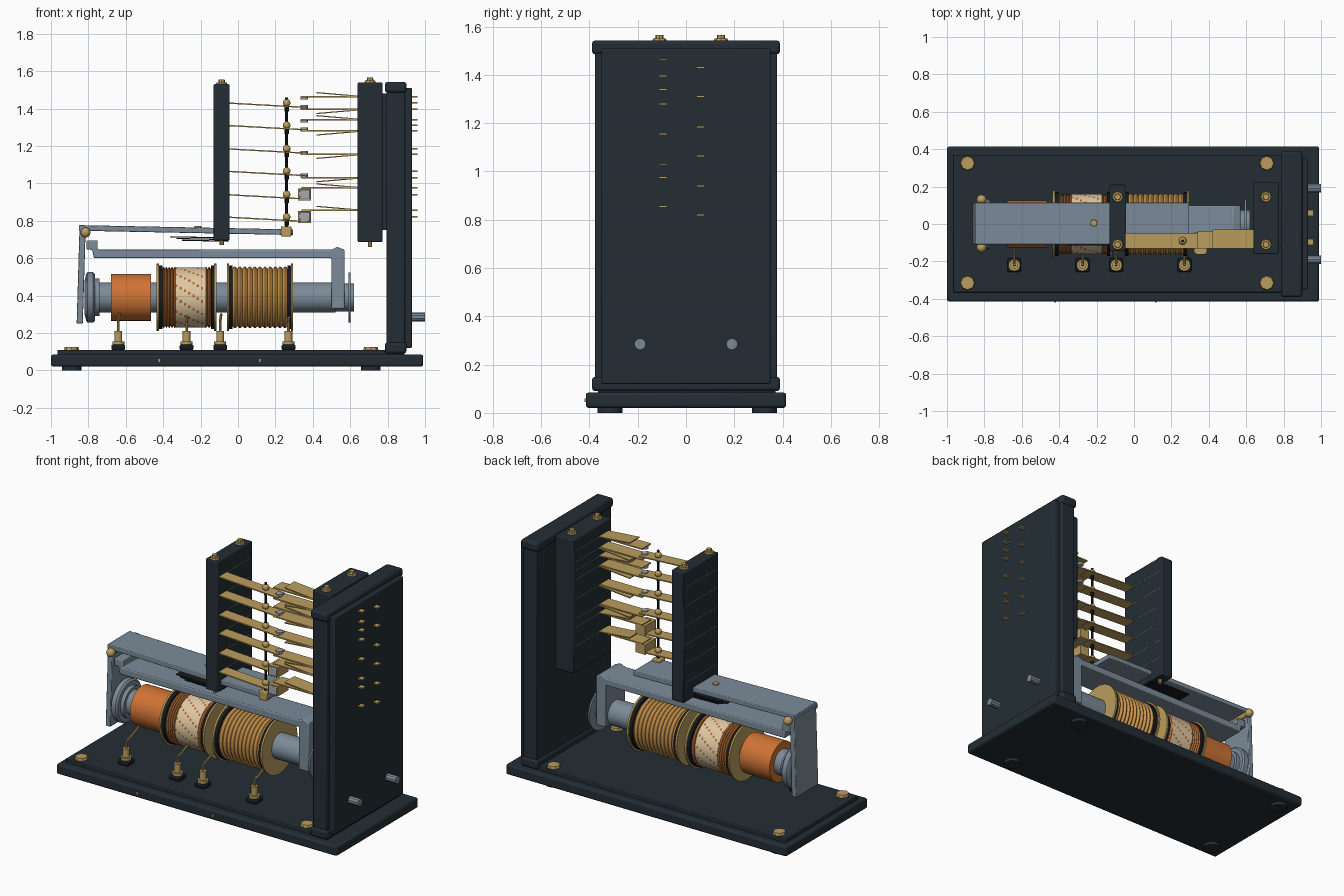
import bpy, bmesh, math
from mathutils import Vector, Matrix

if "Cube" in bpy.data.objects:
    bpy.data.objects.remove(bpy.data.objects["Cube"])


def mat(name, *rgb):
    m = bpy.data.materials.new(name)
    m.use_nodes = True
    m.diffuse_color = (*rgb, 1)
    m.node_tree.nodes["Principled BSDF"].inputs["Base Color"].default_value = (*rgb, 1)
    return m


DARK = mat("dark slate", .017, .027, .035)
BLACK = mat("black", .008, .011, .014)
BRASS = mat("brass", .50, .34, .11)
STEEL = mat("blue grey steel", .20, .26, .32)
ORANGE = mat("orange", .62, .17, .035)
WIRE = mat("golden wire", .58, .29, .07)
COPPER = mat("copper brown", .42, .14, .035)
CREAM = mat("cream tape", .74, .58, .36)
SILVER = mat("silver", .38, .40, .42)
made = []


def finish(name, bm, *mats, bevel=0):
    bmesh.ops.recalc_face_normals(bm, faces=bm.faces)
    me = bpy.data.meshes.new(name)
    bm.to_mesh(me)
    bm.free()
    for m in mats:
        me.materials.append(m)
    ob = bpy.data.objects.new(name, me)
    bpy.context.collection.objects.link(ob)
    if bevel:
        mod = ob.modifiers.new("Bevel", 'BEVEL')
        mod.width, mod.segments = bevel, 2
    made.append(ob)
    return ob


def box(name, m, x, y, z, bevel=0, tilt=0):
    """Box from (min, max) ranges, tilted about its own y axis."""
    bm = bmesh.new()
    mid = Vector([(a + b) / 2 for a, b in (x, y, z)])
    size = Matrix.Diagonal([b - a for a, b in (x, y, z)] + [1])
    bmesh.ops.create_cube(bm, size=1, matrix=Matrix.Translation(mid) @ Matrix.Rotation(tilt, 4, 'Y') @ size)
    return finish(name, bm, m, bevel=bevel)


def rod(name, m, a, b, r, sides=16, r2=None):
    bm = bmesh.new()
    a, b = Vector(a), Vector(b)
    turn = (b - a).to_track_quat('Z', 'Y').to_matrix().to_4x4()
    bmesh.ops.create_cone(bm, cap_ends=True, segments=sides, radius1=r, radius2=r if r2 is None else r2,
                          depth=(b - a).length, matrix=Matrix.Translation((a + b) / 2) @ turn)
    return finish(name, bm, m)


def ball(name, m, p, r):
    bm = bmesh.new()
    bmesh.ops.create_uvsphere(bm, u_segments=14, v_segments=8, radius=r, matrix=Matrix.Translation(p))
    return finish(name, bm, m)


AXIS = .39


def lathe(name, profile, *mats, sides=48, rule=None):
    """Spin (x, radius) points about the magnet axis."""
    bm = bmesh.new()
    rings = [[bm.verts.new((x, r * math.cos(2 * math.pi * i / sides), AXIS + r * math.sin(2 * math.pi * i / sides)))
              for i in range(sides)] for x, r in profile]
    for j in range(len(rings) - 1):
        for i in range(sides):
            k = (i + 1) % sides
            f = bm.faces.new((rings[j][i], rings[j][k], rings[j + 1][k], rings[j + 1][i]))
            f.material_index = rule(i, j) if rule else 0
    bm.faces.new(rings[0])
    bm.faces.new(rings[-1])
    return finish(name, bm, *mats)


def disc(name, m, x0, x1, r):
    return lathe(name, [(x0, r), (x1, r)], m)


def winding(name, m, x0, x1, r, turns):
    n = turns * 6
    lathe(name, [(x0 + (x1 - x0) * i / n, r - .012 + .012 * abs(math.sin(math.pi * i / 6))) for i in range(n + 1)], m)


def screw(name, x, y, z, r, h=.016):
    rod(name, BRASS, (x, y, z), (x, y, z + h), r, 8, r * .9)


# Base, plinth, feet and corner screws
box("base", DARK, (-1, .99), (-.415, .415), (.02, .085), .012)
box("plinth", DARK, (-.965, .89), (-.365, .37), (.08, .11), .004)
for x in (-.89, .71):
    for y in (-.315, .325):
        rod("foot", DARK, (x, y, 0), (x, y, .03), .052, 24)
        screw("base_screw", x, y, .11, .04)
for x in (-.42, .115):
    box("base_pin", BRASS, (x - .004, x + .004), (-.421, -.41), (.045, .06))

# Upright terminal board
box("board_frame", DARK, (.795, .893), (-.378, .378), (.1, 1.53), .006)
for z in ((.09, .15), (1.485, 1.543)):
    box("board_cap", DARK, (.785, .9), (-.39, .39), z, .014)
box("board_panel", DARK, (.88, .93), (-.35, .35), (.12, 1.51), .006)
for y in (-.19, .19):
    rod("board_peg", STEEL, (.9, y, .285), (1, y, .285), .024, 10)

MOVING = (1.43, 1.31, 1.185, 1.065, .94, .82)
FIXED = ((1.463, 1), (1.395, -1), (1.34, 1), (1.28, -1), (1.155, -1), (1.03, -1), (.975, 1), (.855, 1))
for y, levels in ((.06, MOVING), (-.095, [z for z, s in FIXED])):
    for z in levels:
        box("terminal_tab", BRASS, (.9, .96), (y - .016, y + .016), (z - .004, z + .004))

# Insulating spring stacks with thin layer seams
for name, x0, x1, y0, y1, z0, z1, levels in (
        ("rear_stack", .64, .772, -.16, .225, .685, 1.54, [z for z, s in FIXED]),
        ("armature_stack", -.13, -.045, -.145, .21, .695, 1.53, MOVING)):
    box(name, DARK, (x0, x1), (y0, y1), (z0, z1), .006)
    mid = (x0 + x1) / 2
    for z in levels:
        box(name + "_seam", SILVER, (x0 - .001, x1 + .001), (y0 + .02, y1 - .02), (z - .001, z + .001))
    for y in (-.11, .145):
        screw(name + "_screw", mid, y, z1, .03, .01)
        screw(name + "_screw_tip", mid, y, z1 + .01, .018)
        rod(name + "_screw_end", BRASS, (mid, y, z0 - .025), (mid, y, z0), .012, 10)
box("stack_bracket", DARK, (.76, .8), (-.12, .18), (.75, 1.48))

# Moving blades, fixed blades and their contacts
for z in MOVING:
    box("moving_blade", BRASS, (-.06, .37), (-.13, -.05), (z - .016, z - .009), tilt=.055)
    rod("moving_contact", SILVER, (.355, -.09, z - .032), (.355, -.09, z - .012), .02, 12)
for z, side in FIXED:
    box("fixed_blade", BRASS, (.34, .65), (-.13, -.04), (z - .004, z + .004))
    box("blade_stiffener", BRASS, (.42, .65), (-.13, -.03), (z + side * .012 - .003, z + side * .012 + .003),
        tilt=side * .085)
    if z < 1:
        box("contact_block", SILVER, (.328, .385), (-.163, -.05), (z - .06, z - .008), .004)
        box("contact_block_plate", BRASS, (.322, .391), (-.155, -.045), (z - .066, z - .002))
    else:
        rod("fixed_contact", SILVER, (.355, -.09, z - side * .016), (.355, -.09, z), .02, 12)

# Lifting rod
rod("lifting_rod", BLACK, (.26, -.09, .72), (.26, -.09, 1.46), .008, 10)
for z in MOVING:
    ball("lifting_bead", BRASS, (.26, -.09, z), .021)
    rod("lifting_collar", BLACK, (.26, -.09, z - .045), (.26, -.09, z - .02), .012, 10)
box("rod_foot", BRASS, (.23, .285), (-.12, -.06), (.715, .77), .005)

# Armature lever, hanging leg and hinge
box("armature_lever", STEEL, (-.85, .295), (-.11, .115), (.735, .765), .004, .02)
box("armature_leg", STEEL, (-.855, -.822), (-.11, .115), (.25, .765), .004, .03)
rod("hinge_pin", BRASS, (-.815, -.13, .737), (-.815, .13, .737), .018, 12)
for y in (-.125, .13):
    ball("hinge_knob", BRASS, (-.815, y, .737), .027)
screw("armature_screw", -.215, .005, .755, .02, .018)
for i in range(3):
    box("damping_leaf", BLACK, (-.36 + i * .03, -.05), (-.115, .1), (.708 - i * .009, .714 - i * .009), tilt=.02)

# Yoke, drawn in side profile
bm = bmesh.new()
outline = ((-.81, .695), (-.75, .695), (-.75, .645), (.5, .645), (.53, .66), (.57, .645), (.57, .33),
           (.5, .33), (.5, .6), (-.77, .6), (-.78, .645), (-.81, .645))
face = bm.faces.new([bm.verts.new((x, -.1, z)) for x, z in outline])
out = bmesh.ops.extrude_face_region(bm, geom=[face])
bmesh.ops.translate(bm, verts=[v for v in out["geom"] if isinstance(v, bmesh.types.BMVert)], vec=(0, .2, 0))
finish("yoke", bm, STEEL, bevel=.006)

# Core, pole piece, end washer and slug
disc("core", STEEL, -.77, .52, .08)
lathe("pole_piece", [(-.82, .09), (-.812, .125), (-.805, .135), (-.775, .135), (-.765, .125), (-.765, .1), (-.74, .1)],
      STEEL)
disc("core_nut", STEEL, .52, .62, .075)
disc("end_washer", STEEL, .592, .602, .133)
disc("slug", ORANGE, -.68, -.465, .125)

# Coils: flanges, windings and speckled tape
for x0, x1 in ((-.435, -.115), (-.06, .295)):
    for x, s in ((x0, 1), (x1, -1)):
        disc("coil_cheek", BRASS, *sorted((x, x + s * .012)), .18)
        disc("coil_insulator", BLACK, *sorted((x + s * .012, x + s * .03)), .17)
winding("coil_end_turns", COPPER, -.405, -.33, .163, 5)
winding("coil_end_turns", COPPER, -.18, -.145, .163, 2)
lathe("coil_tape", [(-.335 + .16 * j / 14, .161) for j in range(15)], CREAM, COPPER, sides=70,
      rule=lambda i, j: int((i + 2 * j) % 5 == 0 and j % 2 == 0))
winding("coil_wire", WIRE, -.03, .265, .165, 11)

# Binding posts with lead wires
for x in (-.64, -.275, -.095, .27):
    box("post_nut", BLACK, (x - .037, x + .037), (-.257, -.183), (.108, .138), .008)
    rod("post_collar", BRASS, (x, -.22, .138), (x, -.22, .155), .032, 12)
    rod("post_stud", BRASS, (x, -.22, .155), (x, -.22, .21), .021, 12)
    path = ((x, -.22, .2), (x, -.215, .25), (x, -.17, .262), (x + .005, -.1, .3))
    for a, b in zip(path, path[1:]):
        rod("lead_wire", BRASS, a, b, .007, 8)

# Smooth round parts, keep edges sharp
bpy.ops.object.select_all(action='DESELECT')
for ob in made:
    ob.select_set(True)
bpy.context.view_layer.objects.active = made[0]
bpy.ops.object.shade_smooth_by_angle(angle=math.radians(35))
